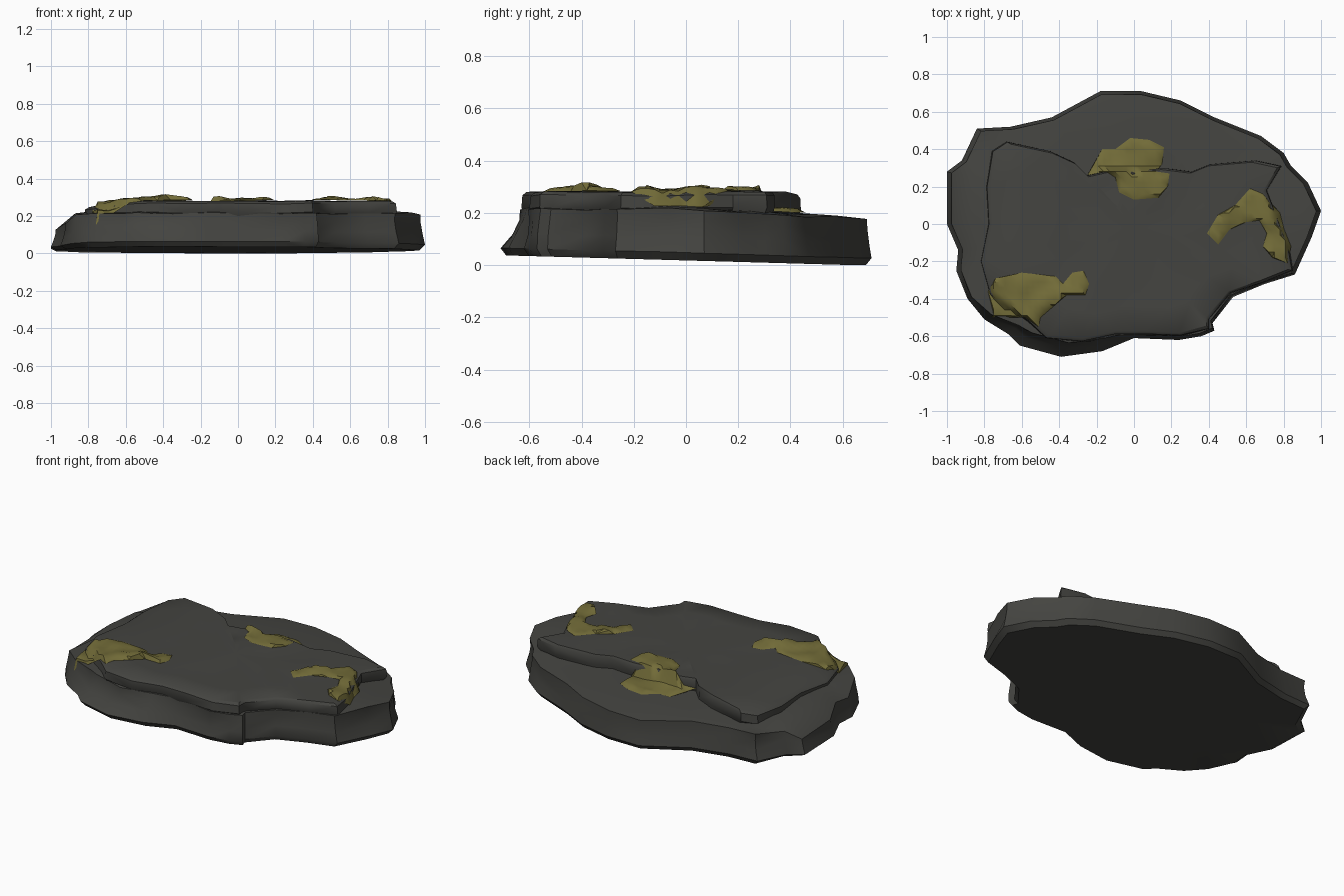
import bpy, bmesh
from mathutils import Vector, noise
from mathutils.bvhtree import BVHTree
from mathutils.geometry import delaunay_2d_cdt

default_cube = bpy.data.objects.get("Cube")
if default_cube:
    bpy.data.objects.remove(default_cube, do_unlink=True)


def make_material(name, colour):
    material = bpy.data.materials.new(name)
    material.use_nodes = True
    material.diffuse_color = colour
    shader = material.node_tree.nodes["Principled BSDF"]
    shader.inputs["Base Color"].default_value = colour
    shader.inputs["Roughness"].default_value = 0.9
    return material


stone = make_material("dark stone", (0.058, 0.058, 0.052, 1))
moss = make_material("olive moss", (0.17, 0.15, 0.04, 1))
parts, trees = [], []


def clamp(value):
    return max(0.0, min(1.0, value))


def wobble(x, y, z, scale=4.0):
    return noise.noise(Vector((x, y, z)) * scale)


def finish(name, bm, material):
    """Turn a bmesh into a named, coloured object."""
    mesh = bpy.data.meshes.new(name)
    bm.to_mesh(mesh)
    mesh.materials.append(material)
    part = bpy.data.objects.new(name, mesh)
    bpy.context.collection.objects.link(part)
    parts.append(part)


def loft(name, rings, material):
    """Skin closed rings from bottom to top and close both ends with fans."""
    bm = bmesh.new()
    rows = [[bm.verts.new(p) for p in ring] for ring in rings]
    count = len(rows[0])
    for low, high in zip(rows, rows[1:]):
        for i in range(count):
            j = (i + 1) % count
            bm.faces.new((low[i], low[j], high[j], high[i]))
    for row in (rows[0], rows[-1]):
        middle = sum((v.co for v in row), Vector()) / count
        pole = bm.verts.new(middle)
        for i in range(count):
            bm.faces.new((row[i], row[(i + 1) % count], pole))
    bmesh.ops.recalc_face_normals(bm, faces=bm.faces)
    bmesh.ops.triangulate(bm, faces=bm.faces)
    trees.append(BVHTree.FromBMesh(bm))
    finish(name, bm, material)
    bm.free()


def ring(outline, shrink, height, rough=0.0):
    """Scale an outline, roughen it and lift each point by a height rule."""
    points = []
    for x, y in outline:
        s = shrink(x, y) if callable(shrink) else shrink
        s += rough * wobble(x, y, s)
        points.append(Vector((x * s, y * s, height(x * s, y * s))))
    return points


# Main slab: flat base, rough wall, top that drops at the left and rear
slab_outline = [
    (1, .07), (.95, -.07), (.86, -.27), (.7, -.32), (.53, -.39), (.42, -.53),
    (.43, -.57), (.36, -.6), (.24, -.62), (0, -.61), (-.17, -.68), (-.39, -.71),
    (-.61, -.65), (-.67, -.59), (-.8, -.51), (-.89, -.4), (-.95, -.25), (-.94, -.14),
    (-1, 0), (-1, .28), (-.92, .34), (-.84, .51), (-.66, .52), (-.44, .57),
    (-.18, .71), (.04, .71), (.25, .66), (.43, .57), (.68, .47), (.8, .38),
    (.84, .31), (.93, .22)]


def base_height(x, y):
    return max(0.0, 0.018 - 0.028 * y)


def slab_height(x, y):
    left_drop = 0.09 * clamp((-x - 0.86) / 0.1)
    return 0.22 - 0.04 * clamp(y / 0.7) - left_drop + 0.01 * wobble(x, y, 0)


def wall_height(part):
    return lambda x, y: base_height(x, y) * (1 - part) + slab_height(x, y) * part


def taper(amount):
    """The front left wall leans in more than the rest."""
    def rule(x, y):
        lean = clamp((-y - 0.45) * 5) * clamp((0.1 - x) * 5)
        return 1 - amount * (0.025 + 0.08 * lean)
    return rule


loft("rock_slab", [
    ring(slab_outline, 0.7, base_height),
    ring(slab_outline, 0.97, base_height),
    ring(slab_outline, 1.0, wall_height(0.15)),
    ring(slab_outline, taper(0.5), wall_height(0.45), 0.025),
    ring(slab_outline, taper(0.9), wall_height(0.75), 0.02),
    ring(slab_outline, taper(1.0), wall_height(0.97)),
    ring(slab_outline, 0.87, slab_height),
    ring(slab_outline, 0.6, slab_height),
    ring(slab_outline, 0.3, slab_height)], stone)

# Upper layer: thin shelf with a broken rear edge
shelf_outline = [
    (.85, -.25), (.83, -.12), (.76, .05), (.71, .18), (.79, .31), (.65, .34),
    (.41, .32), (.31, .28), (.15, .3), (0, .28), (-.12, .29), (-.25, .26),
    (-.32, .33), (-.45, .39), (-.68, .44), (-.76, .39), (-.79, .2), (-.78, 0),
    (-.82, -.2), (-.77, -.38), (-.66, -.46), (-.57, -.52), (-.47, -.61), (-.28, -.63),
    (-.1, -.59), (.05, -.59), (.25, -.6), (.4, -.56), (.4, -.51), (.52, -.37), (.7, -.31)]


def shelf_height(x, y):
    return 0.28 - 0.035 * clamp((-x - 0.6) / 0.2) + 0.008 * wobble(x, y, 1)


def below_shelf(depth):
    return lambda x, y: shelf_height(x, y) - depth


loft("upper_shelf", [
    ring(shelf_outline, 0.93, below_shelf(0.12)),
    ring(shelf_outline, 1.0, below_shelf(0.06)),
    ring(shelf_outline, 0.995, below_shelf(0.012), 0.01),
    ring(shelf_outline, 0.97, below_shelf(0)),
    ring(shelf_outline, 0.75, shelf_height),
    ring(shelf_outline, 0.5, shelf_height),
    ring(shelf_outline, 0.25, shelf_height)], stone)


def surface_height(x, y):
    """Highest stone surface under a point."""
    hits = [tree.ray_cast(Vector((x, y, 1)), Vector((0, 0, -1)))[0] for tree in trees]
    return max((hit.z for hit in hits if hit), default=0.2)


def moss_patch(name, outline, swell):
    """Fill an outline with a fine mesh and drape it lumpily on the stone."""
    step = 0.03
    points = [Vector(p) for p in outline]
    xs, ys = zip(*outline)
    for i in range(1, int((max(xs) - min(xs)) / step) + 1):
        for j in range(1, int((max(ys) - min(ys)) / step) + 1):
            points.append(Vector((min(xs) + i * step, min(ys) + j * step)))
    flat, _, faces, *_ = delaunay_2d_cdt(
        points, [], [list(range(len(outline)))], 1, 0.0001)
    bm = bmesh.new()
    verts = [bm.verts.new((p.x, p.y, 0)) for p in flat]
    for face in faces:
        bm.faces.new([verts[i] for i in face])
    loose = [v for v in bm.verts if not v.link_faces]
    bmesh.ops.delete(bm, geom=loose, context='VERTS')
    for v in bm.verts:
        x, y, _ = v.co
        lump = 0.01 + swell * max(0.0, wobble(x, y, 2, 9) + 0.2)
        v.co.z = surface_height(x, y) + (0.004 if v.is_boundary else lump)
    bmesh.ops.recalc_face_normals(bm, faces=bm.faces)
    if sum(f.normal.z for f in bm.faces) < 0:
        bmesh.ops.reverse_faces(bm, faces=bm.faces)
    finish(name, bm, moss)
    bm.free()


# Moss growing over the front right corner, rear crack and left edge
moss_patch("front_moss", [
    (-.78, -.36), (-.74, -.29), (-.6, -.26), (-.42, -.28), (-.38, -.32), (-.33, -.26),
    (-.27, -.25), (-.24, -.32), (-.26, -.38), (-.36, -.38), (-.43, -.44), (-.5, -.5),
    (-.51, -.55), (-.58, -.5), (-.76, -.5)], 0.035)
moss_patch("rear_moss", [
    (-.25, .26), (-.17, .4), (-.1, .4), (-.02, .46), (.08, .45), (.16, .41),
    (.15, .32), (.12, .28), (.19, .27), (.18, .2), (.13, .14), (0, .13),
    (-.08, .17), (-.1, .25)], 0.025)
moss_patch("left_moss", [
    (.39, -.05), (.45, .05), (.54, .1), (.62, .19), (.69, .16), (.78, .06),
    (.8, -.02), (.84, -.12), (.82, -.21), (.74, -.18), (.69, -.12), (.71, -.05),
    (.67, .02), (.6, .01), (.51, -.03), (.45, -.11)], 0.025)

# Soft shading that keeps the broken edges crisp
bpy.ops.object.select_all(action='DESELECT')
for part in parts:
    part.select_set(True)
bpy.context.view_layer.objects.active = parts[0]
bpy.ops.object.shade_smooth_by_angle(angle=0.7)
